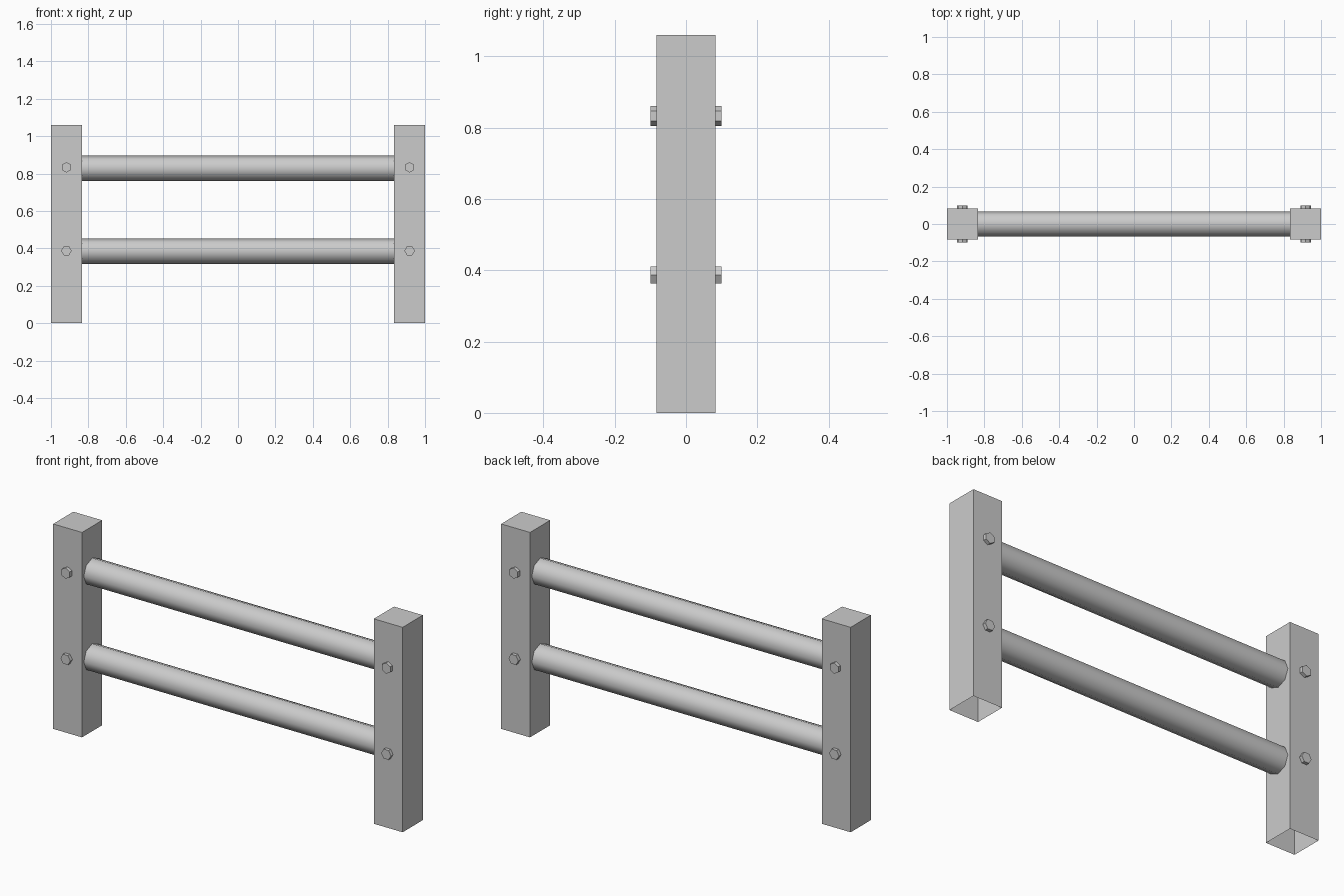
import bpy, bmesh
from math import pi, radians
from mathutils import Matrix

cube = bpy.data.objects.get("Cube")
if cube:
    bpy.data.objects.remove(cube)

POST_W, POST_H = 0.165, 1.06
POST_X = 1 - POST_W / 2


def material(name, rgb):
    mat = bpy.data.materials.new(name)
    mat.use_nodes = True
    mat.diffuse_color = (*rgb, 1)
    mat.node_tree.nodes["Principled BSDF"].inputs["Base Color"].default_value = (*rgb, 1)
    return mat


grey = material("plain grey", (0.6, 0.6, 0.6))


def finish(name, bm, location):
    mesh = bpy.data.meshes.new(name)
    bm.to_mesh(mesh)
    bm.free()
    mesh.materials.append(grey)
    obj = bpy.data.objects.new(name, mesh)
    obj.location = location
    bpy.context.collection.objects.link(obj)
    return obj


def post(name, x):
    # Hollow square post, open underneath
    bm = bmesh.new()
    bmesh.ops.create_cube(bm, size=1)
    bmesh.ops.scale(bm, vec=(POST_W, POST_W, POST_H), verts=bm.verts)
    bottom = [f for f in bm.faces if f.normal.z < -0.5]
    bmesh.ops.delete(bm, geom=bottom, context="FACES_ONLY")
    finish(name, bm, (x, 0, POST_H / 2))


def prism(name, sides, radius, length, axis, turn, location, caps=True):
    bm = bmesh.new()
    spin = Matrix.Rotation(pi / 2, 4, axis) @ Matrix.Rotation(turn, 4, "Z")
    bmesh.ops.create_cone(bm, cap_ends=caps, segments=sides, radius1=radius,
                          radius2=radius, depth=length, matrix=spin)
    return finish(name, bm, location)


# Posts
for side, x in (("left", POST_X), ("right", -POST_X)):
    post(side + "_post", x)

# Round rails between the posts, with bolts at each end
for level, z, bolt_z, turn in (("upper", 0.828, 0.833, 0),
                               ("lower", 0.385, 0.387, radians(30))):
    rail = prism(level + "_rail", 8, 0.068, 2 * (1 - POST_W), "Y", 0, (0, 0, z), False)
    for face in rail.data.polygons:
        face.use_smooth = True
    for side, x in (("left", POST_X), ("right", -POST_X)):
        for end, y in (("front", -1), ("back", 1)):
            prism(f"{level}_{side}_{end}_bolt", 6, 0.028, 0.03, "X", turn,
                  (x, y * 0.085, bolt_z))
